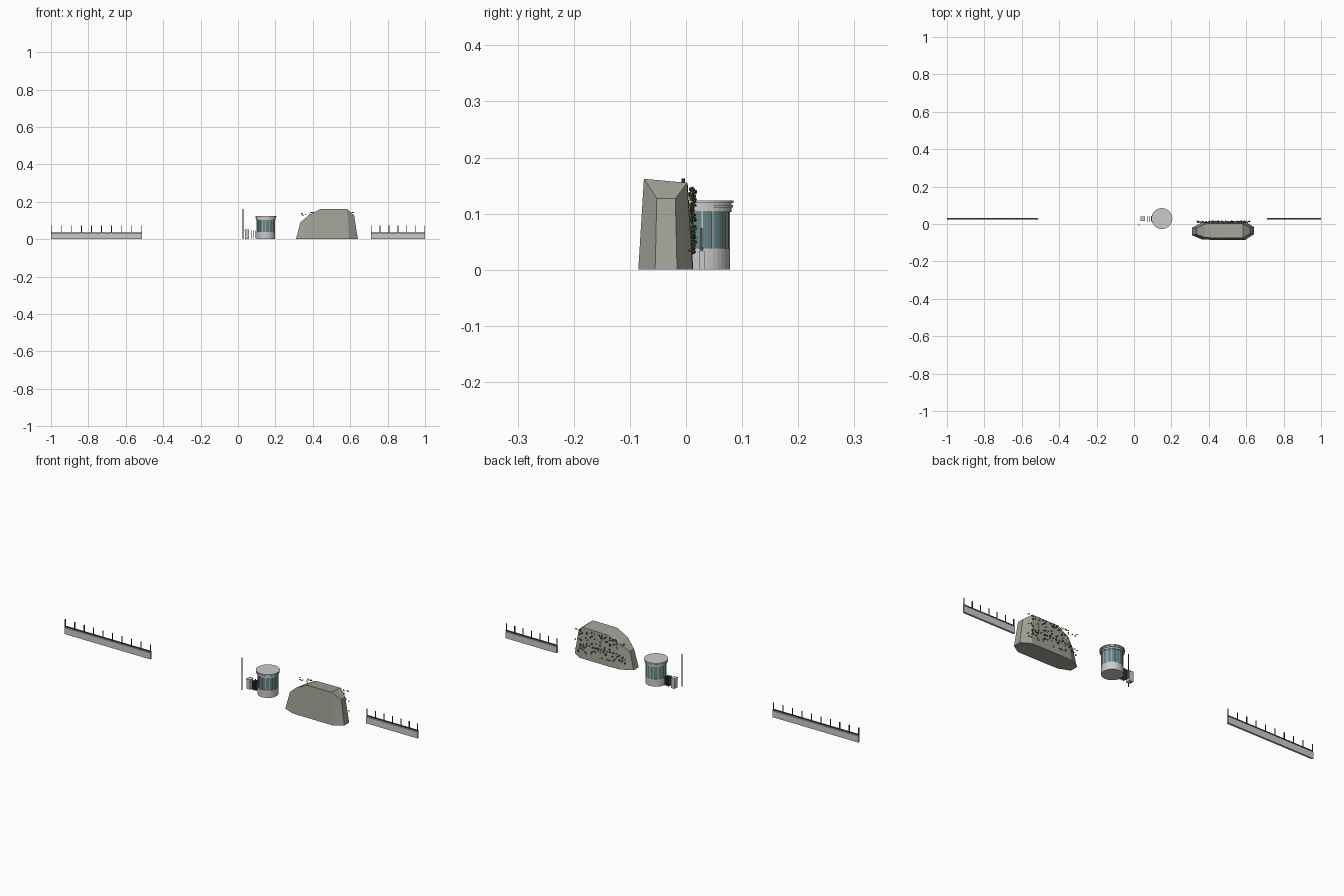
import bpy, bmesh, math, random
from mathutils import Matrix, Vector

if "Cube" in bpy.data.objects:
    bpy.data.objects.remove(bpy.data.objects["Cube"])

random.seed(4)


def material(name, rgb):
    m = bpy.data.materials.new(name)
    m.diffuse_color = (*rgb, 1)
    m.use_nodes = True
    m.node_tree.nodes["Principled BSDF"].inputs["Base Color"].default_value = m.diffuse_color
    return m


STONE = material("stone", (0.36, 0.36, 0.31))
GLASS = material("teal_glass", (0.13, 0.24, 0.26))
DARK = material("dark_metal", (0.07, 0.07, 0.07))
LEAF = material("leaf_green", (0.08, 0.10, 0.05))


def finish(name, bm, mat=None):
    bmesh.ops.recalc_face_normals(bm, faces=bm.faces)
    me = bpy.data.meshes.new(name)
    bm.to_mesh(me)
    bm.free()
    ob = bpy.data.objects.new(name, me)
    bpy.context.collection.objects.link(ob)
    if mat:
        me.materials.append(mat)
    return ob


def add_box(bm, x0, x1, y0, y1, z0, z1, rot=None):
    m = (Matrix.Translation(((x0 + x1) / 2, (y0 + y1) / 2, (z0 + z1) / 2))
         @ Matrix.Diagonal((x1 - x0, y1 - y0, z1 - z0, 1)))
    bmesh.ops.create_cube(bm, size=1, matrix=rot @ m if rot else m)


def box(name, *dims, mat=None):
    bm = bmesh.new()
    add_box(bm, *dims)
    return finish(name, bm, mat)


def drum(name, x, y, r, z0, z1, mat=None, sides=32):
    bm = bmesh.new()
    bmesh.ops.create_cone(bm, cap_ends=True, segments=sides, radius1=r, radius2=r,
                          depth=z1 - z0, matrix=Matrix.Translation((x, y, (z0 + z1) / 2)))
    return finish(name, bm, mat)


# Low walls with a rail and upright posts
def wall(side, x0, x1, count):
    box(side + "_wall", x0, x1, 0.023, 0.033, 0, 0.033)
    box(side + "_wall_rail", x0, x1, 0.0245, 0.0315, 0.036, 0.040, mat=DARK)
    bm = bmesh.new()
    for i in range(count):
        x = x0 + 0.002 + (x1 - x0 - 0.004) * i / (count - 1)
        add_box(bm, x - 0.0018, x + 0.0018, 0.0262, 0.0298, 0.033, 0.074)
    finish(side + "_wall_posts", bm, DARK)


wall("left", -1.0, -0.513, 10)
wall("right", 0.71, 1.0, 7)

# Round kiosk: base, glazing, mullions and stepped roof
CX, CY = 0.149, 0.029
drum("kiosk_base", CX, CY, 0.049, 0, 0.038)
drum("kiosk_glass", CX, CY, 0.0475, 0.038, 0.105, GLASS)
bm = bmesh.new()
for i in range(16):
    add_box(bm, 0.046, 0.0495, -0.0015, 0.0015, 0.038, 0.105,
            Matrix.Translation((CX, CY, 0)) @ Matrix.Rotation(math.tau * i / 16, 4, "Z"))
finish("kiosk_mullions", bm)
drum("kiosk_head_ring", CX, CY, 0.052, 0.103, 0.110)
drum("kiosk_roof_neck", CX, CY, 0.0525, 0.110, 0.119)
drum("kiosk_roof_ring", CX, CY, 0.055, 0.111, 0.115)
drum("kiosk_roof", CX, CY, 0.056, 0.119, 0.123)

# Service box, fins and mast beside the kiosk
box("service_box", 0.037, 0.058, 0.016, 0.040, 0.0, 0.048)
box("service_box_lid", 0.036, 0.059, 0.015, 0.041, 0.048, 0.051)
bm = bmesh.new()
for x in (0.071, 0.081, 0.091):
    add_box(bm, x - 0.0013, x + 0.0013, 0.012, 0.044, 0.004, 0.048)
finish("service_fins", bm, DARK)
drum("mast", 0.027, -0.005, 0.0028, 0, 0.163, DARK, 8)

# Faceted rock: columns of (bottom x, front y, back y, top x, front y, back y, front z, back z)
COLS = [
    (0.310, -0.060, -0.020, 0.333, -0.055, -0.022, 0.090, 0.090),
    (0.365, -0.083, 0.010, 0.380, -0.072, 0.001, 0.130, 0.122),
    (0.430, -0.085, 0.013, 0.440, -0.075, 0.003, 0.161, 0.153),
    (0.595, -0.085, 0.012, 0.582, -0.075, 0.002, 0.162, 0.155),
    (0.641, -0.055, -0.016, 0.621, -0.052, -0.019, 0.127, 0.127),
]
bm = bmesh.new()
grid = [[bm.verts.new(p) for p in ((a, b, 0), (d, e, g), (d, f, h), (a, c, 0))]
        for a, b, c, d, e, f, g, h in COLS]
for p, q in zip(grid, grid[1:]):
    for i in range(4):
        j = (i + 1) % 4
        bm.faces.new((p[i], q[i], q[j], p[j]))
bm.faces.new(grid[0])
bm.faces.new(grid[-1])
finish("rock", bm, STONE)


# Leaves and a row of stems clinging to the back of the rock
def leaf(bm, p, r):
    ret = bmesh.ops.create_icosphere(bm, subdivisions=1, radius=r)
    spin = Matrix.Rotation(random.uniform(0, 3), 3, Vector((1, 1, 0.5)).normalized())
    for v in ret["verts"]:
        v.co = spin @ Vector((v.co.x, v.co.y * 0.6, v.co.z * 0.8)) + Vector(p)


bm = bmesh.new()
for i in range(110):
    leaf(bm, (random.uniform(0.335, 0.62), random.uniform(0.008, 0.016),
              0.145 - 0.115 * random.random() ** 1.5), 0.0045)
for i in range(14):
    leaf(bm, (0.37 + 0.017 * i, 0.011, 0.072 + random.uniform(-0.004, 0.004)), 0.005)
finish("climbing_leaves", bm, LEAF)
